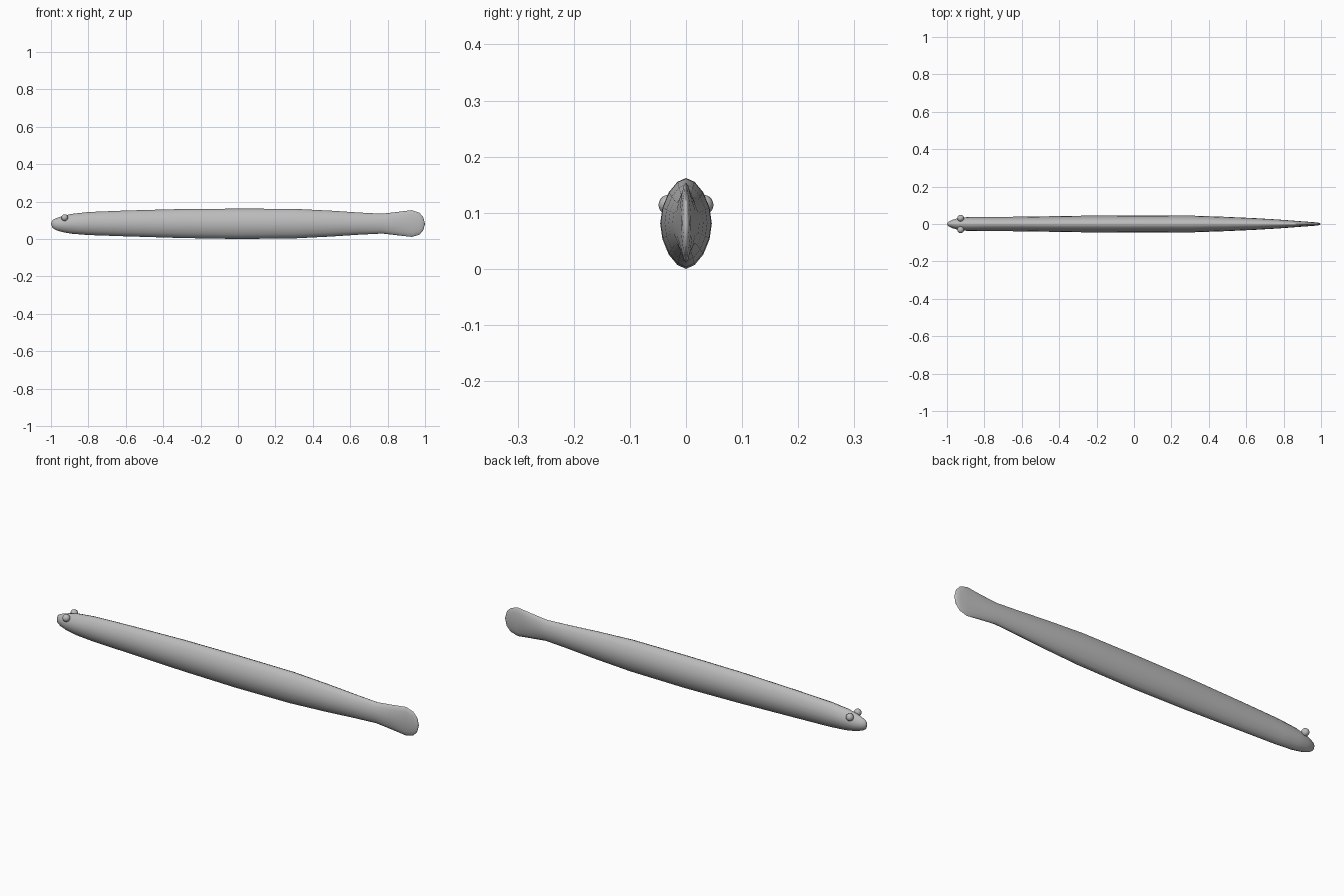
import bpy, bmesh, math

if "Cube" in bpy.data.objects:
    bpy.data.objects.remove(bpy.data.objects["Cube"])

grey = bpy.data.materials.new("plain grey")
grey.diffuse_color = (0.5, 0.5, 0.5, 1)
grey.use_nodes = True
grey.node_tree.nodes["Principled BSDF"].inputs["Base Color"].default_value = grey.diffuse_color

# Body stations: x, bottom z, top z, half width
STATIONS = [
    (-0.993, 0.060, 0.100, 0.012), (-0.975, 0.048, 0.110, 0.021),
    (-0.94, 0.037, 0.122, 0.032), (-0.89, 0.028, 0.134, 0.037),
    (-0.80, 0.021, 0.144, 0.038), (-0.60, 0.014, 0.152, 0.039),
    (-0.30, 0.005, 0.160, 0.044), (0.00, 0.000, 0.162, 0.046),
    (0.30, 0.003, 0.161, 0.045), (0.50, 0.013, 0.151, 0.038),
    (0.65, 0.023, 0.141, 0.031), (0.77, 0.029, 0.135, 0.024),
    (0.85, 0.020, 0.144, 0.018), (0.93, 0.011, 0.154, 0.012),
    (0.97, 0.023, 0.140, 0.009), (0.99, 0.045, 0.117, 0.006),
]
SIDES = 16


def pinch(v, power):
    return math.copysign(abs(v) ** power, v)


def finish(bm, name, angle):
    bmesh.ops.recalc_face_normals(bm, faces=bm.faces)
    mesh = bpy.data.meshes.new(name)
    bm.to_mesh(mesh)
    bm.free()
    mesh.materials.append(grey)
    obj = bpy.data.objects.new(name, mesh)
    bpy.context.collection.objects.link(obj)
    bpy.ops.object.select_all(action='DESELECT')
    obj.select_set(True)
    bpy.context.view_layer.objects.active = obj
    bpy.ops.object.shade_smooth_by_angle(angle=math.radians(angle))
    return obj


# Long body lofted through slightly pinched oval rings, ending in a flat tail fan
bm = bmesh.new()
rings = []
for x, low, high, half in STATIONS:
    ring = []
    for i in range(SIDES):
        a = math.tau * i / SIDES
        y = half * pinch(math.cos(a), 1.15)
        z = (low + high) / 2 + (high - low) / 2 * pinch(math.sin(a), 1.1)
        ring.append(bm.verts.new((x, y, z)))
    rings.append(ring)
for a, b in zip(rings, rings[1:]):
    for i in range(SIDES):
        j = (i + 1) % SIDES
        bm.faces.new((a[i], a[j], b[j], b[i]))
# Closed snout and tail tip
for ring, x in ((rings[0], -1.0), (rings[-1], 1.0)):
    tip = bm.verts.new((x, 0, 0.081))
    for i in range(SIDES):
        bm.faces.new((ring[i], ring[(i + 1) % SIDES], tip))
finish(bm, "body", 80)

# Eyes on both sides of the head
for side, label in ((-1, "eye_right"), (1, "eye_left")):
    bm = bmesh.new()
    bmesh.ops.create_uvsphere(bm, u_segments=16, v_segments=10, radius=0.018)
    bmesh.ops.translate(bm, verts=bm.verts, vec=(-0.927, side * 0.031, 0.114))
    finish(bm, label, 60)
